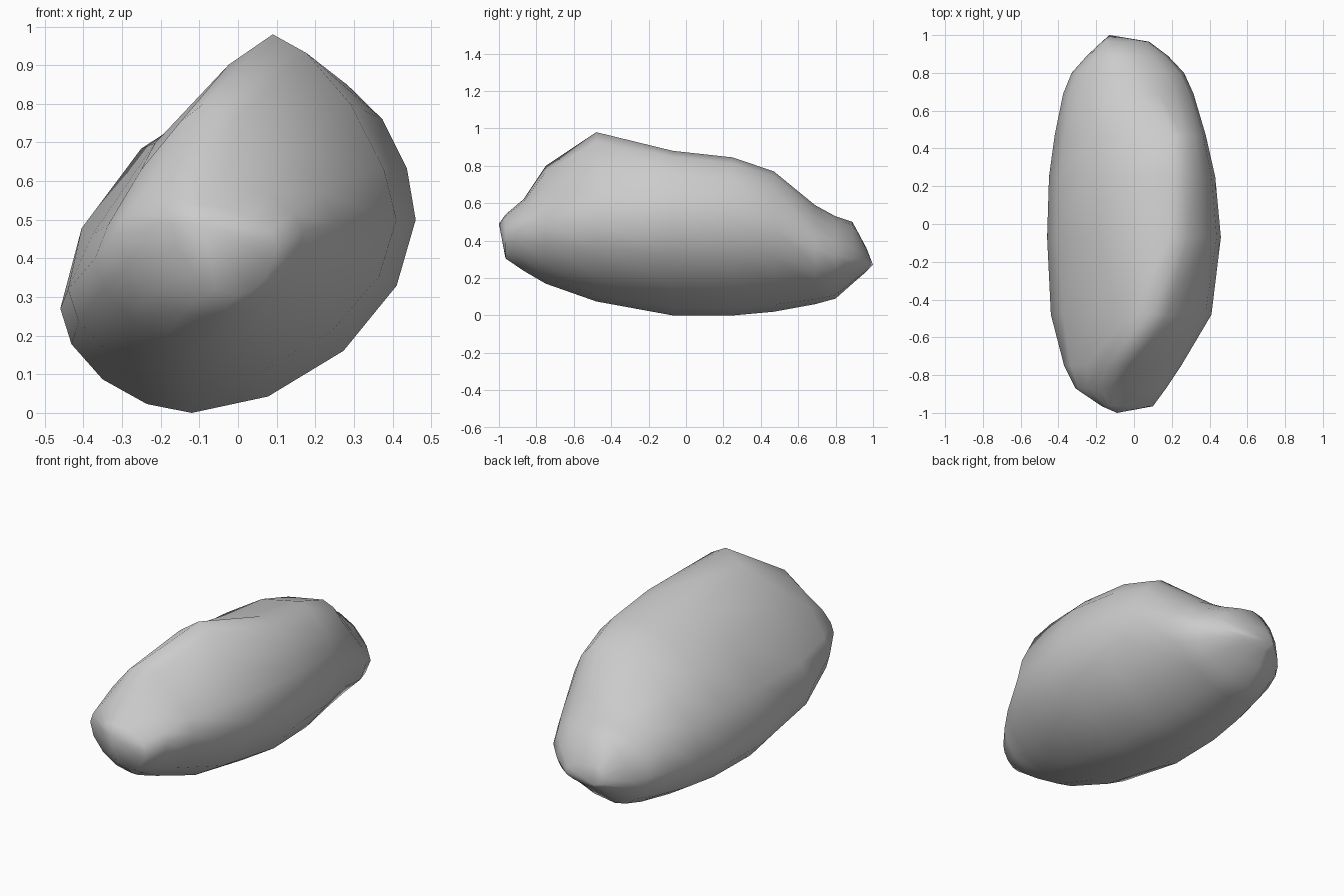
import bpy, bmesh
from math import sin, cos, pi

if "Cube" in bpy.data.objects:
    bpy.data.objects.remove(bpy.data.objects["Cube"])

# Cross-sections along the boulder: y, left(x,z), top(x,z), right(x,z), bottom(x,z), upper-left and upper-right flatness
SECTIONS = [
    (-0.965, -.17, .49, -.10, .54, .10, .43, .00, .305, 1.0, 1.1),
    (-0.87, -.31, .46, -.12, .62, .17, .47, -.06, .24, 1.2, 1.2),
    (-0.75, -.37, .40, -.09, .80, .25, .49, -.10, .17, 1.6, 1.4),
    (-0.48, -.44, .32, .09, .98, .41, .50, -.11, .075, 1.6, 1.35),
    (-0.07, -.46, .27, .19, .88, .46, .50, -.12, .00, 1.12, 1.1),
    (0.25, -.45, .27, .20, .845, .43, .48, -.12, .00, 1.1, 1.1),
    (0.47, -.42, .28, .20, .77, .38, .47, -.12, .02, 1.1, 1.1),
    (0.69, -.375, .29, .03, .59, .315, .36, -.12, .06, 1.0, 1.1),
    (0.80, -.33, .29, -.03, .53, .265, .32, -.12, .09, 1.0, 1.1),
    (0.89, -.25, .28, -.08, .50, .18, .30, -.12, .17, 1.0, 1.1),
    (0.965, -.17, .27, -.11, .36, .08, .28, -.10, .235, 1.0, 1.1),
]
STEPS = 4       # segments per quarter
FLAT = 1.12     # flatness of the underside quarters


def section_points(s):
    """Closed loop of quarter arcs joining left, top, right and bottom."""
    y, lx, lz, tx, tz, rx, rz, bx, bz, flat_l, flat_r = s
    pts = []
    quarters = [((lx, lz), (tx, tz), True, flat_l), ((tx, tz), (rx, rz), False, flat_r),
                ((rx, rz), (bx, bz), True, FLAT), ((bx, bz), (lx, lz), False, FLAT)]
    for (ax, az), (cx, cz), from_side, e in quarters:
        for i in range(STEPS):
            t = i / STEPS * pi / 2
            c, k = max(cos(t), 0) ** e, sin(t) ** e
            if from_side:
                pts.append((cx + (ax - cx) * c, y, az + (cz - az) * k))
            else:
                pts.append((ax + (cx - ax) * k, y, cz + (az - cz) * c))
    return pts


# Boulder skin
bm = bmesh.new()
rings = [[bm.verts.new(p) for p in section_points(s)] for s in SECTIONS]
n = len(rings[0])
for a, b in zip(rings, rings[1:]):
    for i in range(n):
        j = (i + 1) % n
        bm.faces.new((a[i], a[j], b[j], b[i]))

# Rounded ends
for ring, tip in ((rings[0], (-.09, -1, .49)), (rings[-1], (-.13, 1, .27))):
    pole = bm.verts.new(tip)
    for i in range(n):
        bm.faces.new((ring[i], ring[(i + 1) % n], pole))

bmesh.ops.recalc_face_normals(bm, faces=bm.faces)
for f in bm.faces:
    f.smooth = True
mesh = bpy.data.meshes.new("boulder")
bm.to_mesh(mesh)
bm.free()
boulder = bpy.data.objects.new("boulder", mesh)
bpy.context.collection.objects.link(boulder)
